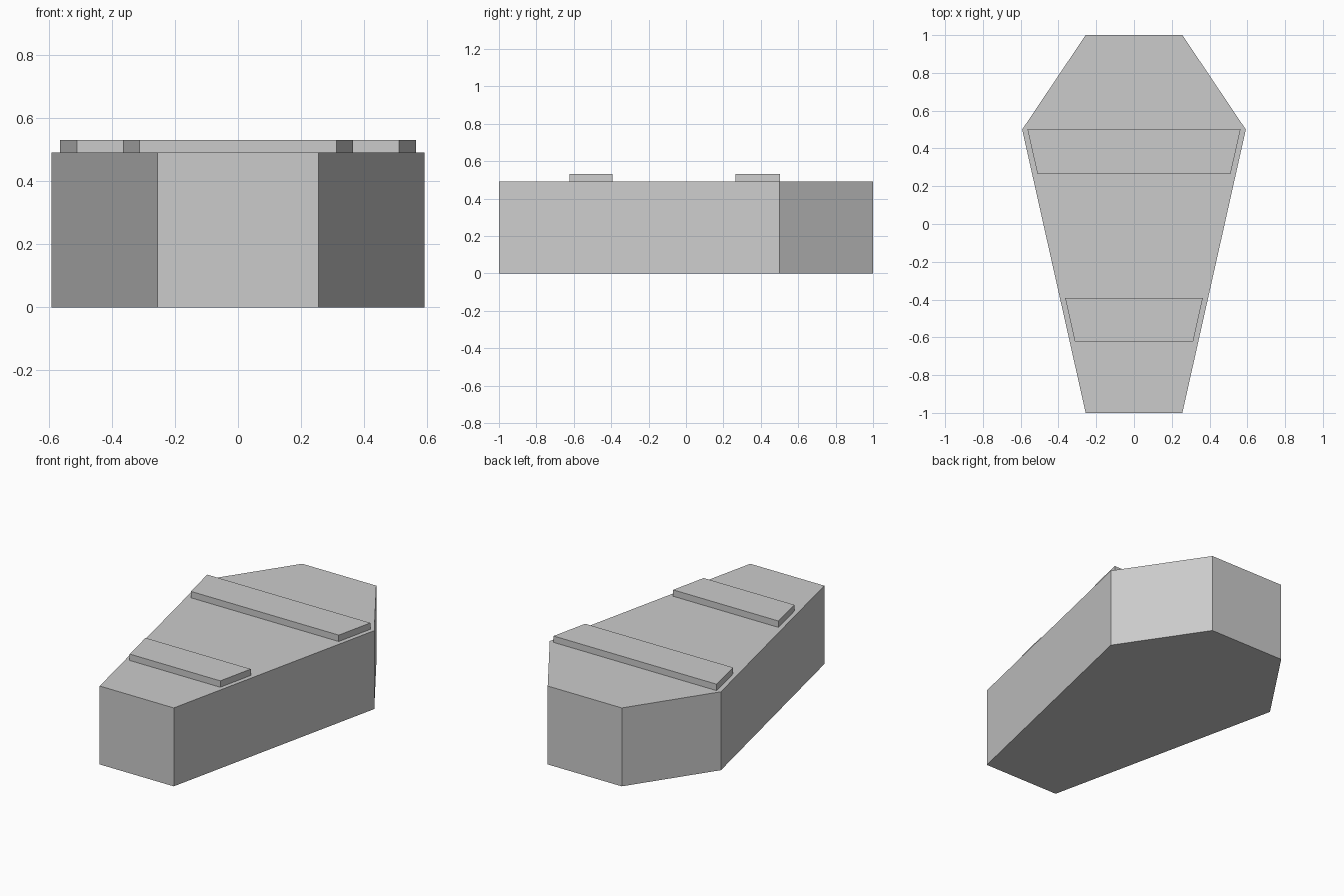
import bpy
import bmesh

if "Cube" in bpy.data.objects:
    bpy.data.objects.remove(bpy.data.objects["Cube"])


def prism(name, right_side, z0, z1):
    """Extrude a mirrored outline; right_side runs front to back as (x, y)."""
    outline = right_side + [(-x, y) for x, y in reversed(right_side)]
    bm = bmesh.new()
    base = bm.faces.new([bm.verts.new((x, y, z0)) for x, y in outline])
    top = bmesh.ops.extrude_face_region(bm, geom=[base], use_keep_orig=True)
    verts = [g for g in top["geom"] if isinstance(g, bmesh.types.BMVert)]
    bmesh.ops.translate(bm, verts=verts, vec=(0, 0, z1 - z0))
    bmesh.ops.recalc_face_normals(bm, faces=bm.faces)
    mesh = bpy.data.meshes.new(name)
    bm.to_mesh(mesh)
    bm.free()
    obj = bpy.data.objects.new(name, mesh)
    bpy.context.collection.objects.link(obj)
    return obj


BODY_TOP, SLAT_TOP = 0.49, 0.53

# Six-sided tapered box
prism("coffin_body", [(0.256, -1.0), (0.592, 0.5), (0.256, 1.0)], 0.0, BODY_TOP)

# Raised slats across the lid, tapering with the sides
prism("foot_slat", [(0.313, -0.622), (0.364, -0.393)], BODY_TOP, SLAT_TOP)
prism("head_slat", [(0.511, 0.265), (0.564, 0.502)], BODY_TOP, SLAT_TOP)
